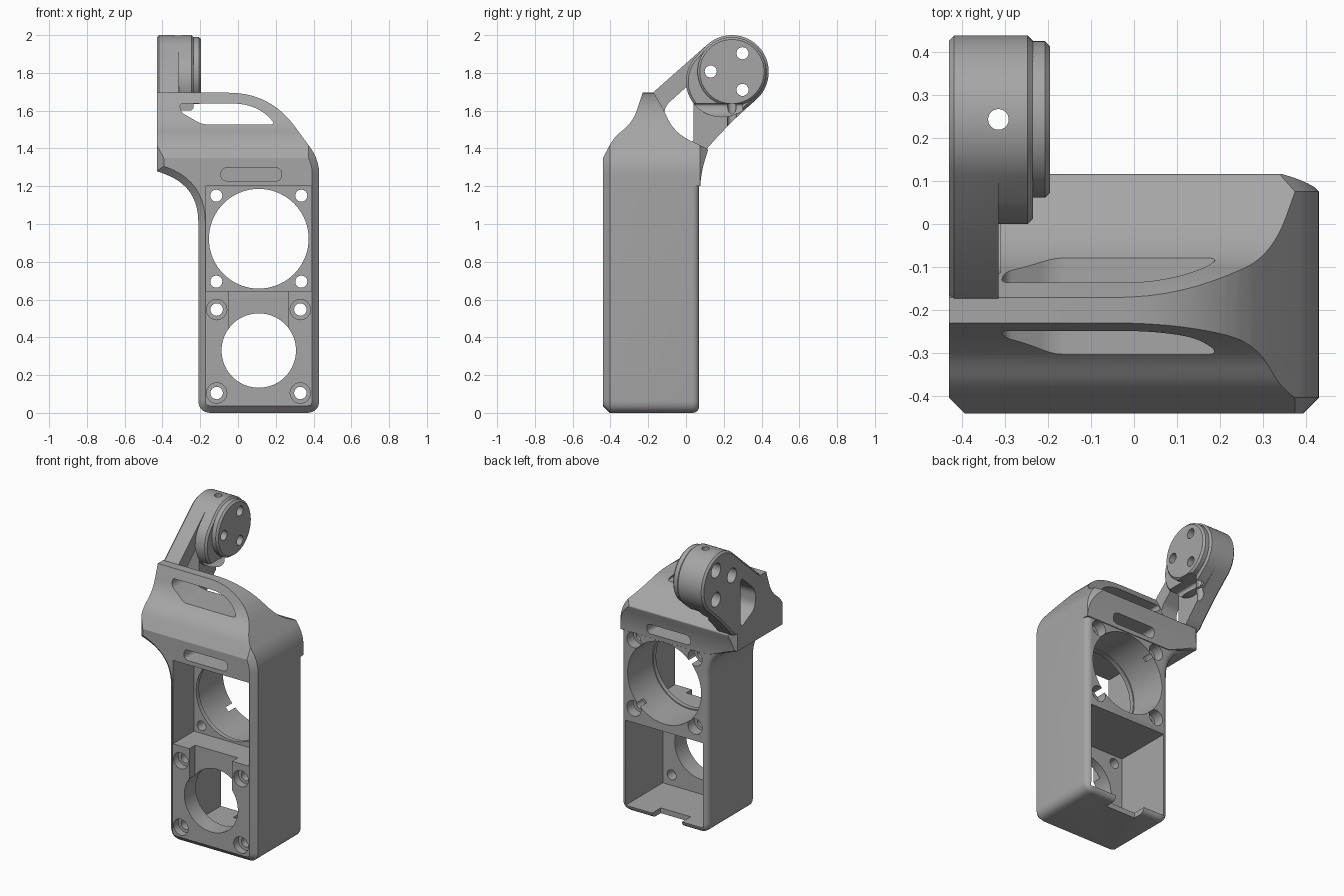
import bpy, bmesh, math
from mathutils import Vector

if "Cube" in bpy.data.objects:
    bpy.data.objects.remove(bpy.data.objects["Cube"])

grey = bpy.data.materials.new("plain_grey")
grey.diffuse_color = (0.38, 0.38, 0.38, 1)
grey.use_nodes = True
grey.node_tree.nodes["Principled BSDF"].inputs["Base Color"].default_value = grey.diffuse_color


def fillet(pts, n=10):
    """Round polygon corners; each point is (a, b, trim distance)."""
    out = []
    for i, p in enumerate(pts):
        c = Vector(p[:2])
        t = p[2] if len(p) > 2 else 0
        if t == 0:
            out.append(c)
            continue
        u = Vector(pts[i - 1][:2]) - c
        v = Vector(pts[(i + 1) % len(pts)][:2]) - c
        a = c + u.normalized() * t
        b = c + v.normalized() * t
        for k in range(n + 1):
            s = k / n
            out.append(a * (1 - s) ** 2 + c * 2 * s * (1 - s) + b * s * s)
    return out


def arc(a, b, r, d0, d1, n=32):
    return [Vector((a + r * math.cos(math.radians(d0 + (d1 - d0) * k / n)),
                    b + r * math.sin(math.radians(d0 + (d1 - d0) * k / n)))) for k in range(n + 1)]


def circle(a, b, r, n=48):
    return arc(a, b, r, 0, 360, n)[:-1]


def rect(a0, b0, a1, b1, t=0):
    return fillet([(a0, b0, t), (a1, b0, t), (a1, b1, t), (a0, b1, t)])


def prism(name, pts, axis, lo, hi, bev_lo=0, bev_hi=0, seg_hi=1):
    """Extrude a 2D outline along an axis, with optional bevelled end rims."""
    place = {'x': lambda p, h: (h, p[0], p[1]),
             'y': lambda p, h: (p[0], h, p[1]),
             'z': lambda p, h: (p[0], p[1], h)}[axis]
    bm = bmesh.new()
    rings = [[bm.verts.new(place(p, h)) for p in pts] for h in (lo, hi)]
    caps = [bm.faces.new(r) for r in rings]
    n = len(pts)
    for i in range(n):
        j = (i + 1) % n
        bm.faces.new((rings[0][i], rings[0][j], rings[1][j], rings[1][i]))
    bmesh.ops.recalc_face_normals(bm, faces=bm.faces)
    k = 'xyz'.index(axis)
    for h, off, seg in ((lo, bev_lo, 1), (hi, bev_hi, seg_hi)):
        if off:
            rim = [e for e in bm.edges if all(abs(v.co[k] - h) < 1e-5 for v in e.verts)]
            bmesh.ops.bevel(bm, geom=rim, offset=off, segments=seg, profile=0.5, affect='EDGES')
    bmesh.ops.remove_doubles(bm, verts=bm.verts, dist=1e-5)
    bmesh.ops.recalc_face_normals(bm, faces=bm.faces)
    me = bpy.data.meshes.new(name)
    bm.to_mesh(me)
    bm.free()
    me.materials.append(grey)
    ob = bpy.data.objects.new(name, me)
    bpy.context.collection.objects.link(ob)
    return ob


def height(me):
    zs = [v.co.z for v in me.vertices]
    return max(zs) - min(zs) if zs else 0


def boolean(ob, other, op):
    """Apply a boolean, trying another solver if the result collapses."""
    m = ob.modifiers.new("bool", 'BOOLEAN')
    m.operation, m.object = op, other
    result = None
    for solver in ('EXACT', 'MANIFOLD', 'FLOAT'):
        m.solver = solver
        dg = bpy.context.evaluated_depsgraph_get()
        dg.update()
        me = bpy.data.meshes.new_from_object(ob.evaluated_get(dg))
        if height(me) > 0.95 * height(ob.data):
            result = me
            break
    ob.modifiers.remove(m)
    if result:
        ob.data = result
    bpy.data.objects.remove(other)


def cut(ob, pts, axis, lo, hi):
    boolean(ob, prism("cutter", pts, axis, lo, hi), 'DIFFERENCE')


# housing: front outline crossed with side outline
upper = [(0.43, 1.34, 0.08), (0.17, 1.695, 0.22), (-0.43, 1.695), (-0.43, 1.28)]
front = fillet([(-0.21, 0, 0.07), (0.43, 0, 0.07)] + upper + [(-0.21, 1.2, 0.19)])
body = prism("housing", front, 'y', -0.44, 0.07, 0.037, 0.035, 4)
lip = fillet([(0.43, 1.2)] + upper + [(-0.21, 1.2)])
boolean(body, prism("rear_lip", lip, 'y', -0.3, 0.125, 0, 0.05), 'UNION')
side = fillet([(-0.46, -0.1), (-0.46, 1.313), (-0.38, 1.46, 0.04), (-0.28, 1.54, 0.07),
               (-0.225, 1.71), (-0.18, 1.71), (-0.125, 1.62, 0.05), (-0.065, 1.485, 0.09),
               (0.118, 1.395, 0.01), (0.075, 1.26, 0.09), (0.075, -0.1)])
boolean(body, prism("side_outline", side, 'x', -0.6, 0.6), 'INTERSECT')

# pivot arm, hub and boss
tip = arc(0.243, 1.805, 0.195, 132, -46)
arm = tip + fillet([(0.38, 1.67), (0.21, 1.51, 0.1), (0.112, 1.40), (0.0, 1.35),
                    (-0.3, 1.35), (-0.3, 1.5), (-0.2, 1.65), (-0.17, 1.70)])[1:]
boolean(body, prism("arm", arm, 'x', -0.43, -0.315, 0.012), 'UNION')
hub = tip + arc(0.19, 1.755, 0.19, -46, -228)
boolean(body, prism("hub", hub, 'x', -0.40, -0.235, 0, 0.012), 'UNION')
boolean(body, prism("boss", circle(0.243, 1.807, 0.182, 64), 'x', -0.3, -0.195, 0, 0.012), 'UNION')

# arm window
cut(body, fillet([(0.04, 1.42, 0.04), (0.04, 1.76, 0.05), (-0.115, 1.62, 0.04), (-0.115, 1.5, 0.05)]),
    'x', -0.5, -0.31)

# hub bolt holes and oil hole
for k in range(3):
    a = math.radians(60 + 120 * k)
    y, z = 0.243 + 0.112 * math.cos(a), 1.807 + 0.112 * math.sin(a)
    cut(body, circle(y, z, 0.032, 24), 'x', -0.5, -0.1)
    cut(body, circle(y, z, 0.048, 24), 'x', -0.5, -0.33)
cut(body, circle(-0.315, 0.243, 0.024, 24), 'z', 1.45, 2.1)

# handle slot through the top, and blind slots front and back
cut(body, fillet([(-0.19, 1.527, 0.03), (0.2, 1.527, 0.03), (0.13, 1.6, 0.05),
                  (0.03, 1.637, 0.05), (-0.31, 1.637, 0.02), (-0.3, 1.59, 0.02)]), 'y', -0.6, 0.3)
slot = rect(-0.09, 1.228, 0.23, 1.297, 0.033)
cut(body, slot, 'y', -0.6, -0.3)
cut(body, slot, 'y', -0.07, 0.3)

# upper front pocket with bore and bolt holes
cut(body, rect(-0.17, 0.645, 0.388, 1.2), 'y', -0.6, -0.22)
cut(body, circle(0.11, 0.922, 0.264, 72), 'y', -0.3, 0.2)
cut(body, circle(0.11, 0.922, 0.271, 72), 'y', -0.19, 0.2)
for x in (-0.115, 0.335):
    for z in (0.695, 1.15):
        cut(body, circle(x, z, 0.032, 24), 'y', -0.3, 0.2)
        cut(body, circle(x, z, 0.052, 24), 'y', 0.0, 0.2)

# lower rear pocket, front plate opening, bolt holes and cable notches
cut(body, rect(-0.175, 0.035, 0.395, 0.6), 'y', -0.32, 0.2)
cut(body, circle(0.11, 0.33, 0.197, 64), 'y', -0.6, -0.2)
cut(body, rect(-0.05, 0.4, 0.265, 0.66), 'y', -0.6, -0.38)
for x in (-0.113, 0.33):
    for z in (0.105, 0.547):
        cut(body, circle(x, z, 0.033, 24), 'y', -0.6, -0.2)
        cut(body, circle(x, z, 0.054, 24), 'y', -0.6, -0.39)
cut(body, rect(-0.02, -0.02, 0.2, 0.2), 'y', -0.02, 0.2)

# smooth curved faces, keep edges crisp
bpy.ops.object.select_all(action='DESELECT')
body.select_set(True)
bpy.context.view_layer.objects.active = body
bpy.ops.object.shade_smooth_by_angle(angle=math.radians(25))
